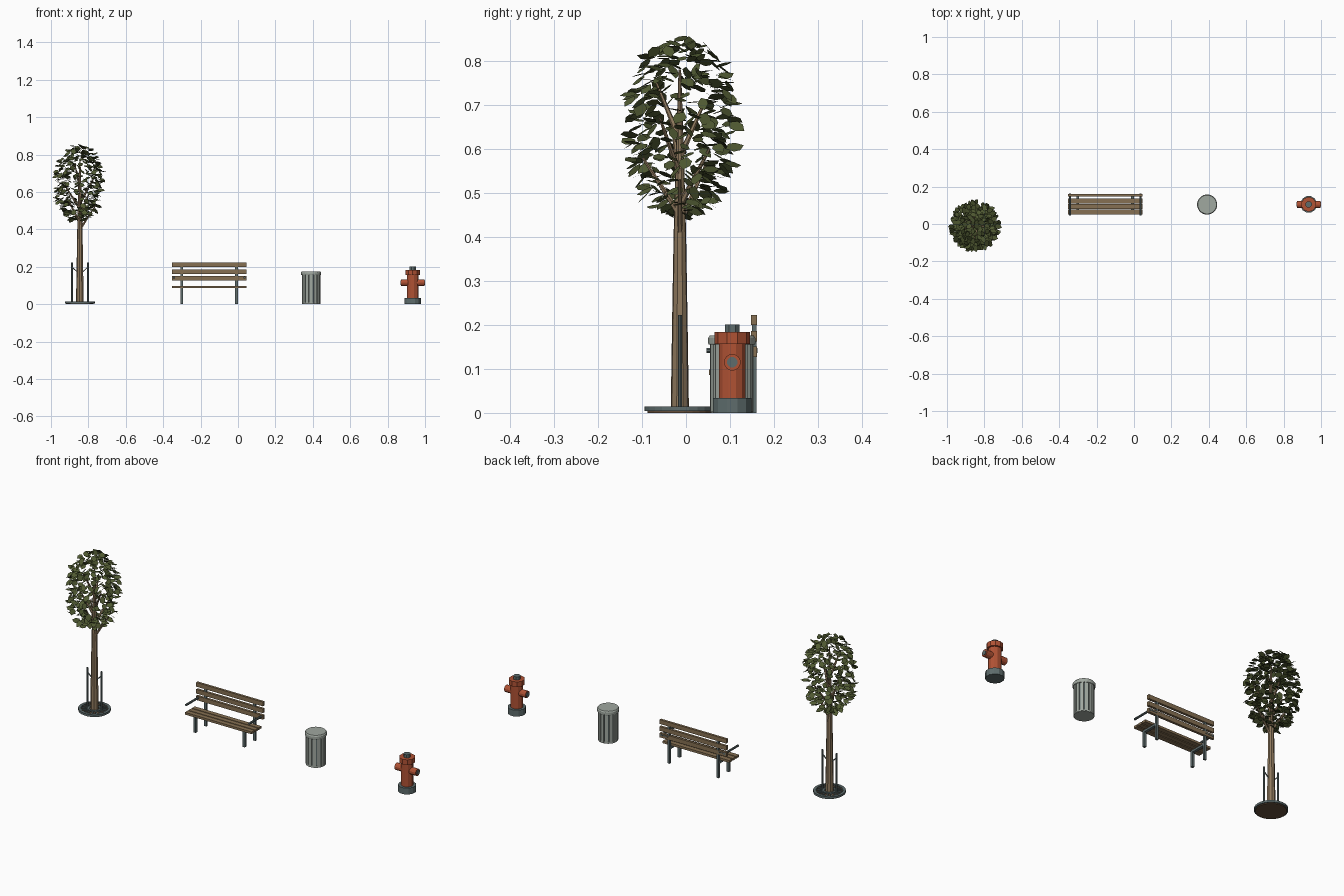
import bpy, bmesh, math, random
from mathutils import Vector, Matrix

if "Cube" in bpy.data.objects:
    bpy.data.objects.remove(bpy.data.objects["Cube"])

random.seed(7)


def mat(name, r, g, b):
    m = bpy.data.materials.new(name)
    lin = [((c / 255 + 0.055) / 1.055) ** 2.4 for c in (r, g, b)]
    m.diffuse_color = (*lin, 1)
    m.use_nodes = True
    m.node_tree.nodes["Principled BSDF"].inputs["Base Color"].default_value = m.diffuse_color
    return m


WOOD = mat("bench wood", 134, 112, 82)
BARK = mat("bark", 144, 122, 94)
METAL = mat("dark metal", 94, 108, 108)
GREY = mat("grey steel", 160, 168, 160)
RED = mat("hydrant red", 176, 82, 52)
SOIL = mat("soil", 100, 78, 58)
LEAF = mat("leaf green", 80, 90, 50)
LEAF2 = mat("dark leaf green", 68, 76, 42)


def finish(name, bm, *mats):
    me = bpy.data.meshes.new(name)
    bm.to_mesh(me)
    bm.free()
    for m in mats:
        me.materials.append(m)
    ob = bpy.data.objects.new(name, me)
    bpy.context.collection.objects.link(ob)
    return ob


def add_rod(bm, a, b, r1, r2=None, n=8):
    """Capped cylinder or cone between two points."""
    a, b = Vector(a), Vector(b)
    d = b - a
    rot = d.to_track_quat('Z', 'Y').to_matrix().to_4x4()
    spin = Matrix.Rotation(math.pi / n, 4, 'Z')
    bmesh.ops.create_cone(bm, cap_ends=True, segments=n, radius1=r1,
                          radius2=r1 if r2 is None else r2, depth=d.length,
                          matrix=Matrix.Translation((a + b) / 2) @ rot @ spin)


def add_box(bm, c, s, ang=0):
    m = Matrix.Translation(c) @ Matrix.Rotation(ang, 4, 'Z') @ Matrix.Diagonal((*s, 1))
    bmesh.ops.create_cube(bm, size=1, matrix=m)


def rod(name, m, *args, **kw):
    bm = bmesh.new()
    add_rod(bm, *args, **kw)
    return finish(name, bm, m)


def lathe(name, m, c, prof, n):
    """Revolve (radius, height) points around a vertical axis, capped."""
    bm = bmesh.new()
    rings = [[bm.verts.new((c[0] + r * math.cos(2 * math.pi * (i + .5) / n),
                            c[1] + r * math.sin(2 * math.pi * (i + .5) / n), z))
              for i in range(n)] for r, z in prof]
    for p, q in zip(rings, rings[1:]):
        for i in range(n):
            j = (i + 1) % n
            bm.faces.new((p[i], p[j], q[j], q[i]))
    bm.faces.new(rings[0][::-1])
    bm.faces.new(rings[-1])
    return finish(name, bm, m)


# --- tree ---
TX, TY = -0.845, -0.014
lathe("tree_soil", SOIL, (TX, TY), [(.074, 0), (.074, .009)], 24)

bm = bmesh.new()   # grate: two rings and radial bars
for r0, r1 in ((.066, .08), (.024, .034)):
    n = 24
    sec = [(r0, .004), (r1, .004), (r1, .015), (r0, .015)]
    ring = [[bm.verts.new((TX + r * math.cos(2 * math.pi * i / n),
                           TY + r * math.sin(2 * math.pi * i / n), z)) for r, z in sec]
            for i in range(n)]
    for i in range(n):
        p, q = ring[i], ring[(i + 1) % n]
        for k in range(4):
            bm.faces.new((p[k], q[k], q[(k + 1) % 4], p[(k + 1) % 4]))
for i in range(16):
    a = math.pi * i / 8
    add_box(bm, (TX + .05 * math.cos(a), TY + .05 * math.sin(a), .0105), (.038, .007, .008), a)
bmesh.ops.recalc_face_normals(bm, faces=bm.faces)
finish("tree_grate", bm, METAL)

lathe("trunk", BARK, (TX, TY),
      [(.021, .005), (.018, .2), (.0145, .4), (.011, .53), (.007, .66), (.003, .78)], 9)

bm = bmesh.new()
for i, z in enumerate((.40, .43, .45, .47, .51, .54, .58, .62)):
    a = i * 2.4
    reach = .085 if z < .55 else .06
    start = Vector((TX, TY, z))
    add_rod(bm, start, start + Vector((reach * math.cos(a), reach * math.sin(a), .13)),
            .0075, .003, n=6)
finish("branches", bm, BARK)

bm = bmesh.new()   # stakes with ties
for s in (-1, 1):
    add_rod(bm, (TX + s * .043, TY, .008), (TX + s * .043, TY, .222), .005, n=8)
    add_rod(bm, (TX + s * .043, TY, .2), (TX + s * .014, TY, .172), .003, n=6)
finish("tree_stakes", bm, METAL)

bm = bmesh.new()   # leaves scattered near an ellipsoid shell
outline = [(-.5, 0), (-.2, -.42), (.2, -.4), (.55, 0), (.2, .4), (-.2, .42)]
N = 360
for i in range(N):
    h = 1 - 2 * (i + .5) / N
    a = i * 2.39996 + random.uniform(-.2, .2)
    w = (1 - abs(h) ** 2.4) ** .5
    k = 1 - .4 * random.random() ** 1.6
    pos = Vector((-.851 + .128 * k * w * math.cos(a), -.011 + .126 * k * w * math.sin(a),
                  .647 + .205 * h * (.6 + .4 * k)))
    size = random.uniform(.032, .044)
    rot = (Matrix.Rotation(a + random.uniform(-.9, .9), 4, 'Z')
           @ Matrix.Rotation(random.uniform(-.3, .9), 4, 'Y')
           @ Matrix.Rotation(random.uniform(-.7, .7), 4, 'X'))
    f = bm.faces.new([bm.verts.new(pos + rot @ Vector((x * size, y * size * .8, 0)))
                      for x, y in outline])
    f.material_index = i % 3 == 0
finish("leaves", bm, LEAF, LEAF2)

# --- bench ---
BX, BL = -0.154, 0.397
bm = bmesh.new()
for y in (.064, .0935, .123):
    add_box(bm, (BX, y, .092), (BL, .0245, .012))
finish("bench_seat_slats", bm, WOOD)
bm = bmesh.new()
for z in (.211, .174, .139):
    add_box(bm, (BX, .1545, z), (BL, .013, .023))
finish("bench_back_slats", bm, WOOD)
bm = bmesh.new()
for s in (-1, 1):
    x = BX + s * .146
    add_box(bm, (x, .155, .108), (.014, .010, .216))    # back post
    add_box(bm, (x, .066, .044), (.014, .014, .088))    # front leg
    add_box(bm, (x, .109, .081), (.014, .1, .011))      # seat bearer
finish("bench_frame", bm, METAL)
bm = bmesh.new()
for s in (-1, 1):
    x = BX + s * .188
    add_rod(bm, (x, .046, .142), (x, .162, .142), .006)
    add_rod(bm, (BX + s * .146, .157, .142), (x, .157, .142), .005)
finish("bench_arms", bm, METAL)

# --- litter bin ---
CX, CY = .391, .104
lathe("bin_liner", METAL, (CX, CY), [(.045, .002), (.045, .158)], 24)
bm = bmesh.new()
for i in range(14):
    a = 2 * math.pi * (i + .5) / 14
    add_box(bm, (CX + .0465 * math.cos(a), CY + .0465 * math.sin(a), .079),
            (.006, .0155, .154), a)
finish("bin_slats", bm, GREY)
lathe("bin_foot", GREY, (CX, CY), [(.048, 0), (.048, .01)], 24)
lathe("bin_lid", GREY, (CX, CY), [(.053, .155), (.054, .158), (.054, .17), (.05, .176)], 24)

# --- fire hydrant ---
HX, HY = .934, .105
lathe("hydrant_base", METAL, (HX, HY), [(.045, 0), (.045, .034)], 12)
lathe("hydrant_body", RED, (HX, HY), [(.031, .03), (.031, .158)], 12)
lathe("hydrant_cap", RED, (HX, HY), [(.04, .157), (.04, .184)], 10)
lathe("hydrant_nut", METAL, (HX, HY), [(.018, .182), (.018, .201)], 8)
for s, side in ((-1, "left"), (1, "right")):
    rod(f"hydrant_{side}_outlet", RED, (HX, HY, .115),
        (HX + s * .063, HY, .115), .019, n=12)
    rod(f"hydrant_{side}_plug", METAL, (HX + s * .06, HY, .115),
        (HX + s * .066, HY, .115), .012, n=12)
